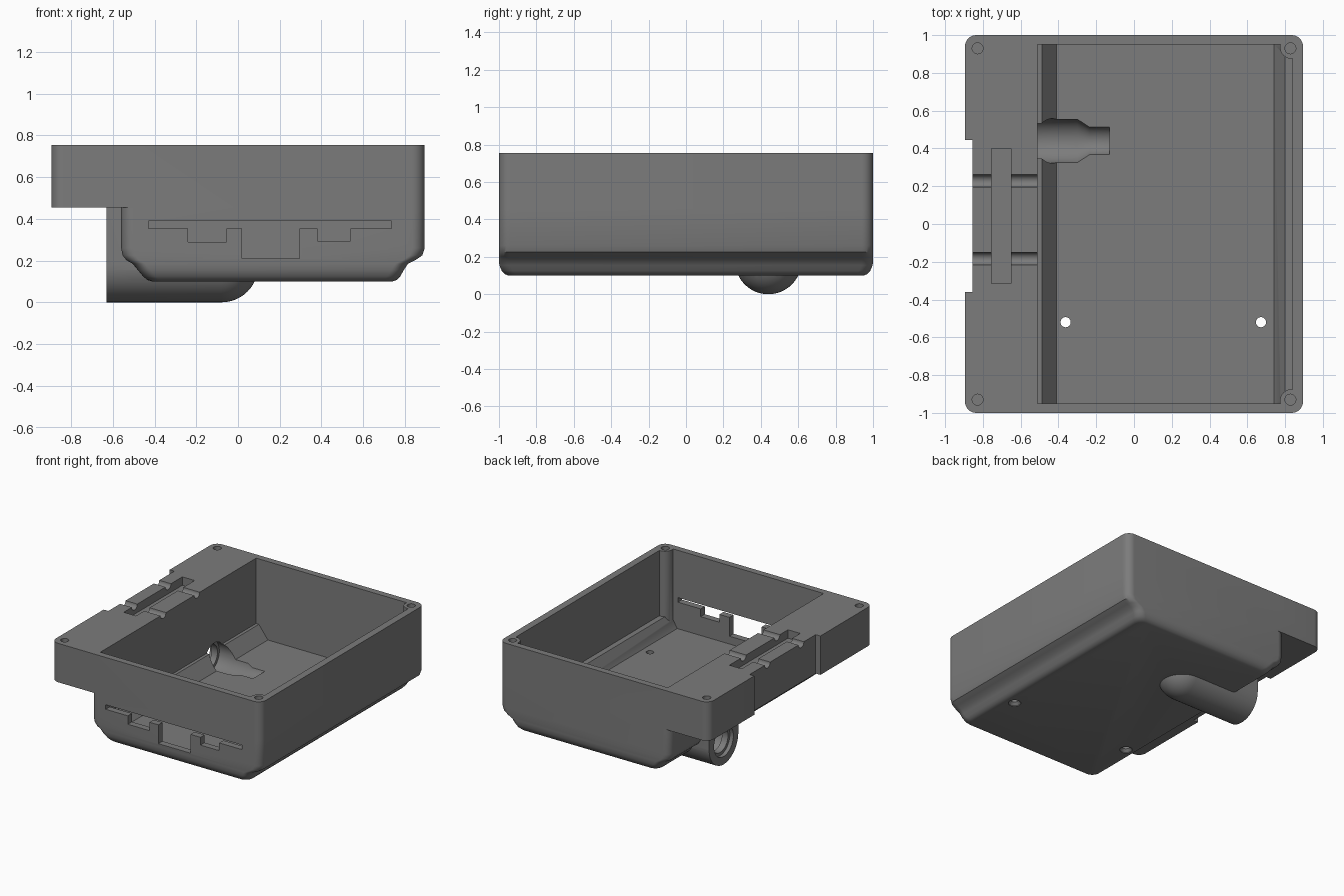
import bpy, bmesh
from math import pi, sin, cos
from mathutils import Vector

cube = bpy.data.objects.get("Cube")
if cube:
    bpy.data.objects.remove(cube, do_unlink=True)

grey = bpy.data.materials.new("dark_grey_plastic")
grey.use_nodes = True
COLOUR = (0.2, 0.2, 0.2, 1)
grey.diffuse_color = COLOUR
grey.node_tree.nodes["Principled BSDF"].inputs["Base Color"].default_value = COLOUR

TOP = 0.755
TUBE_Y, TUBE_Z, TUBE_R = 0.44, 0.178, 0.178


def finish(name, bm):
    bmesh.ops.remove_doubles(bm, verts=bm.verts, dist=1e-5)
    bmesh.ops.recalc_face_normals(bm, faces=bm.faces)
    mesh = bpy.data.meshes.new(name)
    bm.to_mesh(mesh)
    bm.free()
    mesh.materials.append(grey)
    ob = bpy.data.objects.new(name, mesh)
    bpy.context.collection.objects.link(ob)
    return ob


def box(name, x0, x1, y0, y1, z0, z1):
    bm = bmesh.new()
    bmesh.ops.create_cube(bm, size=1)
    for v in bm.verts:
        v.co = Vector(((x0 + x1) / 2 + v.co.x * (x1 - x0),
                       (y0 + y1) / 2 + v.co.y * (y1 - y0),
                       (z0 + z1) / 2 + v.co.z * (z1 - z0)))
    return finish(name, bm)


def loft(name, levels, radius=0.0, steps=8):
    """Stack rounded rectangles given as (z, left x, right x, half depth)."""
    bm = bmesh.new()
    rings = []
    for z, x0, x1, y in levels:
        ring = []
        corners = [(x1, y, -1, -1), (x0, y, 1, -1), (x0, -y, 1, 1), (x1, -y, -1, 1)]
        for q, (cx, cy, sx, sy) in enumerate(corners):
            for i in range(steps + 1 if radius else 1):
                a = (q + i / steps) * pi / 2
                ring.append(bm.verts.new((cx + radius * (sx + cos(a)) if radius else cx,
                                          cy + radius * (sy + sin(a)) if radius else cy, z)))
        rings.append(ring)
    for a, b in zip(rings, rings[1:]):
        for i in range(len(a)):
            j = (i + 1) % len(a)
            bm.faces.new((a[i], a[j], b[j], b[i]))
    bm.faces.new(rings[0])
    bm.faces.new(rings[-1])
    return finish(name, bm)


def lathe(name, profile, origin, axis="Z", steps=48):
    """Turn (distance along axis, radius) points into a solid."""
    bm = bmesh.new()
    rings = []
    for d, r in profile:
        ring = []
        for i in range(steps):
            u, v = r * cos(2 * pi * i / steps), r * sin(2 * pi * i / steps)
            co = (u, v, d) if axis == "Z" else (d, u, v)
            ring.append(bm.verts.new(Vector(origin) + Vector(co)))
        rings.append(ring)
    for a, b in zip(rings, rings[1:]):
        for i in range(steps):
            j = (i + 1) % steps
            bm.faces.new((a[i], a[j], b[j], b[i]))
    bm.faces.new(rings[0])
    bm.faces.new(rings[-1])
    return finish(name, bm)


def combine(target, tool, operation="DIFFERENCE"):
    mod = target.modifiers.new(operation.lower(), "BOOLEAN")
    mod.operation, mod.solver, mod.object = operation, "EXACT", tool
    bpy.context.view_layer.objects.active = target
    bpy.ops.object.modifier_apply(modifier=mod.name)
    bpy.data.objects.remove(tool, do_unlink=True)


# Tub with stepped, rounded lower edges
case = loft("enclosure_base", [
    (0.10, -0.41, 0.74, 0.95), (0.107, -0.435, 0.762, 0.968),
    (0.125, -0.455, 0.778, 0.985), (0.155, -0.48, 0.795, 0.998),
    (0.185, -0.505, 0.815, 1), (0.202, -0.535, 0.85, 1),
    (0.225, -0.553, 0.883, 1), (0.26, -0.56, 0.895, 1),
    (TOP, -0.56, 0.895, 1)], 0.06)

# Overhanging side shelf
shelf = loft("shelf", [(0.455, -0.895, 0.895, 1), (TOP, -0.895, 0.895, 1)], 0.06)
combine(case, shelf, "UNION")

# Cable tube with domed end, and its web up to the shelf
dome = [(-0.08 + TUBE_R * sin(a), TUBE_R * cos(a))
        for a in (i * pi / 2 / 12 for i in range(12))]
tube = lathe("tube", [(-0.63, TUBE_R)] + dome + [(0.098, 0.002)], (0, TUBE_Y, TUBE_Z), "X")
web = box("web", -0.63, -0.5, TUBE_Y - TUBE_R, TUBE_Y + TUBE_R, TUBE_Z, 0.5)
combine(tube, web, "UNION")
combine(case, tube, "UNION")

# Cavity, leaving screw columns in its two right-hand corners
cavity = loft("cavity", [
    (0.15, -0.41, 0.74, 0.95), (0.25, -0.487, 0.80, 0.95),
    (0.251, -0.51, 0.84, 0.95), (0.9, -0.51, 0.84, 0.95)])
for side in (-1, 1):
    combine(cavity, lathe("column", [(0.2, 0.06), (1, 0.06)], (0.833, side * 0.935, 0)))
combine(case, cavity)

# Stepped bore of the cable tube
bore = [(-0.7, 0.118), (-0.6, 0.118), (-0.6, 0.095), (-0.55, 0.095), (-0.55, 0.118),
        (-0.30, 0.118), (-0.235, 0.078), (-0.13, 0.078)]
combine(case, lathe("bore", bore, (0, TUBE_Y, TUBE_Z), "X"))

# Corner screw holes
for x in (-0.828, 0.828):
    for y in (-0.93, 0.93):
        combine(case, lathe("screw_hole", [(0.6, 0.029), (0.9, 0.029)], (x, y, 0), steps=24))

# Countersunk floor holes
for x in (-0.362, 0.672):
    sink = [(0.05, 0.045), (0.105, 0.045), (0.125, 0.027), (0.2, 0.027)]
    combine(case, lathe("floor_hole", sink, (x, -0.52, 0), steps=24))

# Edge recess, strap slot and wire grooves in the shelf
combine(case, box("edge_recess", -1, -0.855, -0.36, 0.445, 0.3, 0.9))
combine(case, box("strap_slot", -0.755, -0.65, -0.315, 0.40, 0.69, 0.9))
for y in (-0.183, 0.228):
    combine(case, lathe("wire_groove", [(-1, 0.033), (-0.48, 0.033)], (0, y, TOP), "X", 24))

# Connector opening in the front wall
opening = box("opening", -0.43, 0.735, -1.1, -0.9, 0.355, 0.39)
for x0, x1, z in ((-0.24, -0.055, 0.29), (0.02, 0.295, 0.21), (0.38, 0.54, 0.295)):
    combine(opening, box("port", x0, x1, -1.1, -0.9, z, 0.37), "UNION")
combine(case, opening)

# Smooth the rounded surfaces, keep hard edges
bpy.ops.object.select_all(action="DESELECT")
case.select_set(True)
bpy.context.view_layer.objects.active = case
bpy.ops.object.shade_smooth_by_angle(angle=0.6)
